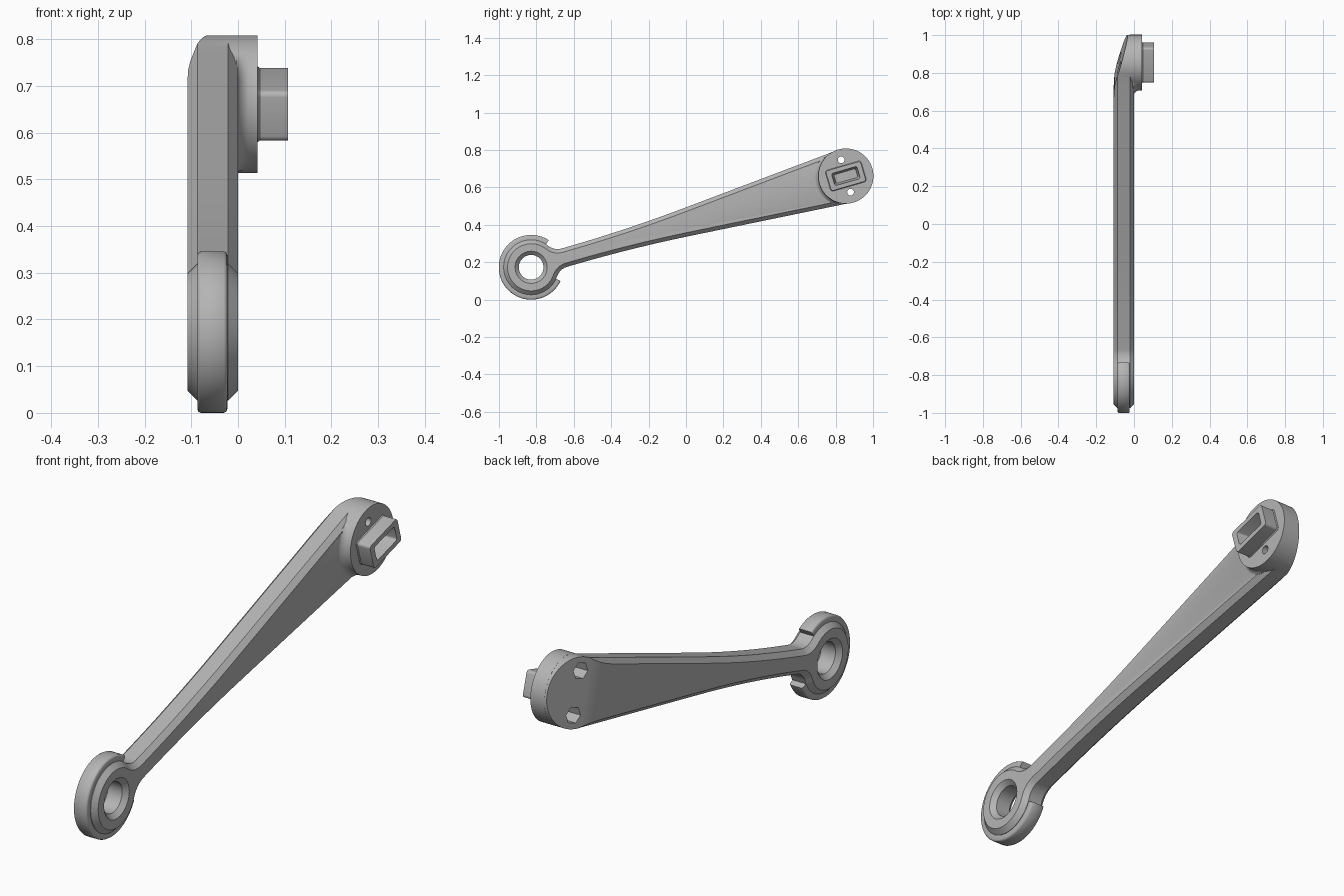
import bpy, bmesh, math
from math import sin, cos, pi, radians

cube = bpy.data.objects.get("Cube")
if cube:
    bpy.data.objects.remove(cube, do_unlink=True)

# Layout: the arm runs along local y from the eye (y = 0) to the head
TILT = math.atan2(0.488, 1.683)
ORIGIN = (0, -0.828, 0.173)
HEAD = 1.752
EYE_R, HEAD_R = 0.147, 0.147
BACK, FRONT, CHAMFER = -0.108, 0.0, 0.021

metal = bpy.data.materials.new("plain grey")
metal.use_nodes = True
grey = (0.46, 0.46, 0.46, 1)
metal.diffuse_color = grey
metal.node_tree.nodes["Principled BSDF"].inputs["Base Color"].default_value = grey


def loft(name, rings):
    """Skin a list of closed rings and cap both ends."""
    bm = bmesh.new()
    loops = [[bm.verts.new(p) for p in ring] for ring in rings]
    n = len(loops[0])
    for a, b in zip(loops, loops[1:]):
        for i in range(n):
            j = (i + 1) % n
            bm.faces.new((a[i], a[j], b[j], b[i]))
    bm.faces.new(loops[0])
    bm.faces.new(loops[-1])
    bmesh.ops.recalc_face_normals(bm, faces=bm.faces)
    mesh = bpy.data.meshes.new(name)
    bm.to_mesh(mesh)
    bm.free()
    mesh.materials.append(metal)
    obj = bpy.data.objects.new(name, mesh)
    bpy.context.collection.objects.link(obj)
    obj.location = ORIGIN
    obj.rotation_euler.x = TILT
    return obj


def circle(x, r, y=0.0, z=0.0, n=64):
    return [(x, y + r * cos(2 * pi * i / n), z + r * sin(2 * pi * i / n)) for i in range(n)]


def rounded_rect(x, w, h, r):
    ring = []
    for k, (sy, sz) in enumerate([(1, 1), (-1, 1), (-1, -1), (1, -1)]):
        for s in range(5):
            a = (k + s / 4) * pi / 2
            ring.append((x, HEAD + sy * (w / 2 - r) + r * cos(a), sz * (h / 2 - r) + r * sin(a)))
    return ring


def combine(target, tool, operation):
    bpy.context.view_layer.update()
    tool.hide_render = True
    mod = target.modifiers.new(operation.lower(), 'BOOLEAN')
    mod.operation, mod.object, mod.solver = operation, tool, 'EXACT'
    bpy.context.view_layer.objects.active = target
    bpy.ops.object.modifier_apply(modifier=mod.name)
    bpy.data.objects.remove(tool, do_unlink=True)


def smooth(obj, angle=30):
    bpy.ops.object.select_all(action='DESELECT')
    obj.select_set(True)
    bpy.context.view_layer.objects.active = obj
    bpy.ops.object.shade_smooth_by_angle(angle=radians(angle))


# Arm outline: eye arc, fillet, flaring side, head arc
def half_width(u):
    d, bend, slope = u - 0.24, 0.624, 0.079
    if d < bend:
        return 0.051 + slope * max(d, 0) ** 2 / (2 * bend)
    return 0.051 + slope * (d - bend / 2)


fillet = 0.08
cv = 0.051 + fillet
start = math.asin(cv / (EYE_R + fillet))
cu = (EYE_R + fillet) * cos(start)
upper = []
for i in range(33):
    a = pi + (start - pi) * i / 32
    upper.append((EYE_R * cos(a), EYE_R * sin(a)))
for i in range(1, 11):
    a = pi + start + (pi / 2 - start) * i / 10
    upper.append((cu + fillet * cos(a), cv + fillet * sin(a)))
for i in range(1, 25):
    u = cu + (1.70 - cu) * i / 24
    upper.append((u, half_width(u)))
for i in range(33):
    a = radians(94.5) * (1 - i / 32)
    upper.append((HEAD + HEAD_R * cos(a), HEAD_R * sin(a)))
outline = upper + [(u, -v) for u, v in upper[-2:0:-1]]


def inset_outline(x, d):
    ring, n = [], len(outline)
    for i, (u, v) in enumerate(outline):
        (u0, v0), (u1, v1) = outline[i - 1], outline[(i + 1) % n]
        length = math.hypot(u1 - u0, v1 - v0)
        ring.append((x, u + d * (v1 - v0) / length, v - d * (u1 - u0) / length))
    return ring


arm = loft("arm", [inset_outline(BACK, CHAMFER), inset_outline(BACK + CHAMFER, 0),
                   inset_outline(FRONT - CHAMFER, 0), inset_outline(FRONT, CHAMFER)])


# Raised head disc, its foot flaring only where it meets the arm
def head_ring(x, flare):
    ring = []
    for i in range(96):
        a = 2 * pi * i / 96
        r = HEAD_R + 0.0004 + flare * min(1, max(0, (-cos(a) - 0.5) / 0.3))
        ring.append((x, HEAD + r * cos(a), r * sin(a)))
    return ring


disc = loft("head_disc", [head_ring(x, f) for x, f in
            [(-0.025, 0), (-0.003, 0.026), (0.003, 0.014), (0.012, 0.005), (0.022, 0), (0.042, 0)]])
combine(arm, disc, 'UNION')

# Sloped back of the head
slope = [(1.55, -0.1085), (1.62, -0.1065), (1.66, -0.102), (1.70, -0.093),
         (1.90, -0.034), (2.0, -0.0045), (2.0, -0.2), (1.55, -0.2)]
combine(arm, loft("slope_cutter", [[(x, u, z) for u, x in slope] for z in (-0.3, 0.3)]), 'DIFFERENCE')

# Chamfered eye hole
eye_profile = [(BACK - 0.02, 0.106), (BACK + 0.02, 0.066), (-0.02, 0.066), (0.02, 0.106)]
combine(arm, loft("eye_cutter", [circle(x, r) for x, r in eye_profile]), 'DIFFERENCE')

# Two screw holes with wider pockets at the back
for side in (-1, 1):
    z = side * 0.09
    hole = loft("hole_cutter", [circle(x, 0.018, HEAD, z, 24) for x in (-0.2, 0.1)])
    combine(arm, hole, 'DIFFERENCE')
    pocket = loft("pocket_cutter", [circle(x, 0.036, HEAD, z, 6) for x in (-0.2, 0.0)])
    combine(arm, pocket, 'DIFFERENCE')
smooth(arm)

# Hollow rectangular peg
peg = loft("socket_peg", [rounded_rect(0.03, 0.200, 0.117, 0.015),
                          rounded_rect(0.043, 0.200, 0.117, 0.015),
                          rounded_rect(0.047, 0.194, 0.111, 0.012),
                          rounded_rect(0.107, 0.194, 0.111, 0.012),
                          rounded_rect(0.107, 0.142, 0.068, 0.010),
                          rounded_rect(0.052, 0.120, 0.048, 0.008)])
smooth(peg)

# Open collar around the eye
section = [(-0.087, 0.140), (-0.087, 0.165), (-0.085, 0.170), (-0.080, 0.173),
           (-0.030, 0.173), (-0.025, 0.170), (-0.023, 0.165), (-0.023, 0.140)]
collar_rings = []
for i in range(65):
    a = radians(41 + 278 * i / 64)
    collar_rings.append([(x, r * cos(a), r * sin(a)) for x, r in section])
smooth(loft("eye_collar", collar_rings), 40)
